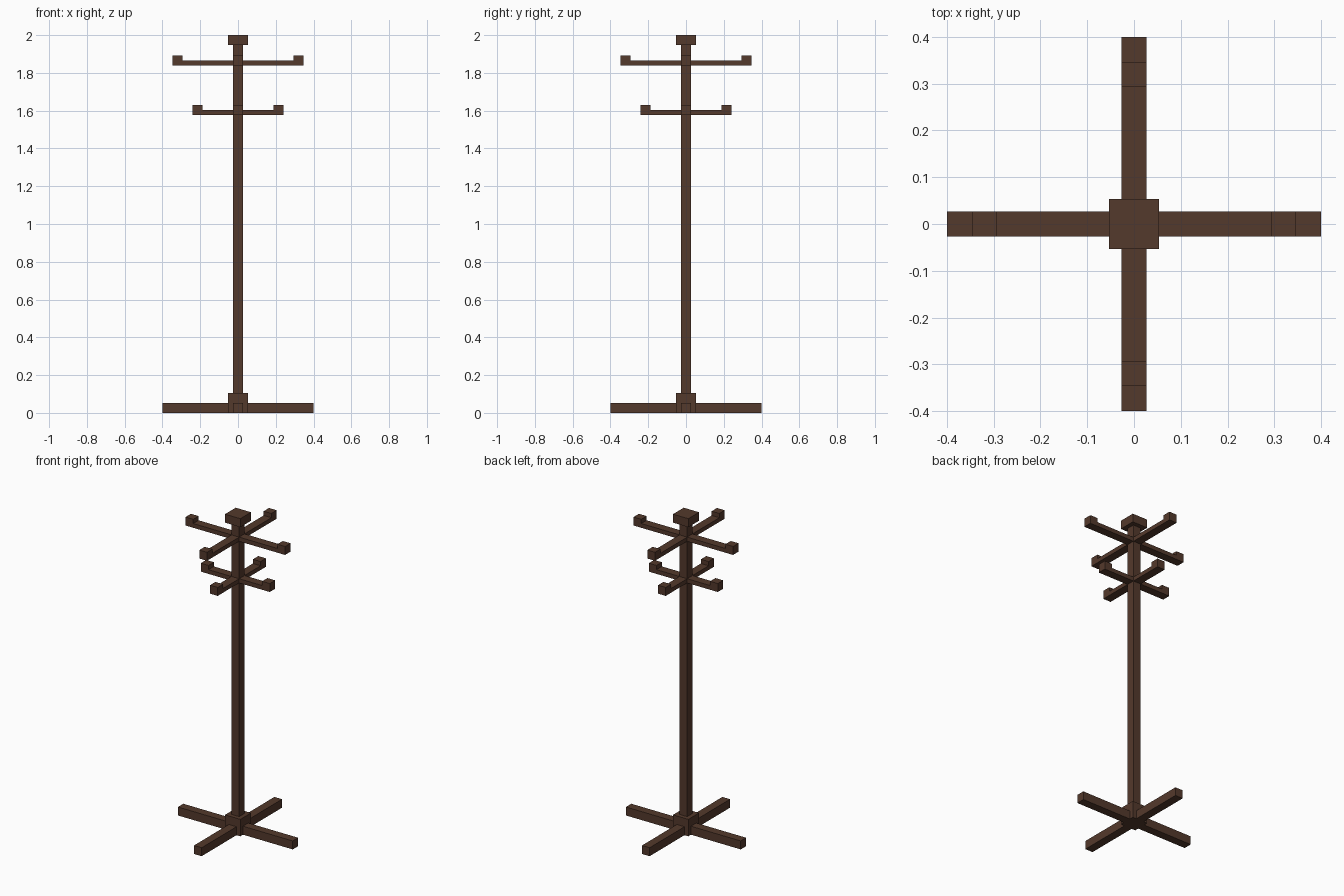
import bpy, bmesh, math
from mathutils import Matrix

if "Cube" in bpy.data.objects:
    bpy.data.objects.remove(bpy.data.objects["Cube"])

wood = bpy.data.materials.new("dark_brown_wood")
wood.diffuse_color = (0.088, 0.041, 0.025, 1)
wood.use_nodes = True
wood.node_tree.nodes["Principled BSDF"].inputs["Base Color"].default_value = wood.diffuse_color

U = 0.0533       # timber width
H = U / 2


def prism(name, profile, half_width, turn=0):
    """Extrude an x/z profile along y, then turn it about the pole."""
    bm = bmesh.new()
    face = bm.faces.new([bm.verts.new((x, -half_width, z)) for x, z in profile])
    ext = bmesh.ops.extrude_face_region(bm, geom=[face])
    moved = [g for g in ext["geom"] if isinstance(g, bmesh.types.BMVert)]
    bmesh.ops.translate(bm, verts=moved, vec=(0, 2 * half_width, 0))
    bmesh.ops.recalc_face_normals(bm, faces=bm.faces)
    bm.transform(Matrix.Rotation(turn, 4, 'Z'))
    mesh = bpy.data.meshes.new(name)
    bm.to_mesh(mesh)
    bm.free()
    mesh.materials.append(wood)
    obj = bpy.data.objects.new(name, mesh)
    bpy.context.collection.objects.link(obj)


def rect(x0, x1, z0, z1):
    return [(x0, z0), (x1, z0), (x1, z1), (x0, z1)]


# Central pole, base block and cap
prism("base_block", rect(-U, U, 0, 2 * U), U)
prism("pole", rect(-H, H, 2 * U, 2 - U), H)
prism("top_cap", rect(-U, U, 2 - U, 2), U)

# Four feet and two tiers of four hooked arms
for i in range(4):
    turn = i * math.pi / 2
    prism(f"foot_{i + 1}", rect(U, 0.4, 0, U), H, turn)
    for tier, reach, z in (("upper", 0.3467, 1.84), ("lower", 0.24, 1.578)):
        hook = [(H, z), (reach, z), (reach, z + U), (reach - U, z + U),
                (reach - U, z + H), (H, z + H)]
        prism(f"{tier}_arm_{i + 1}", hook, H, turn)
